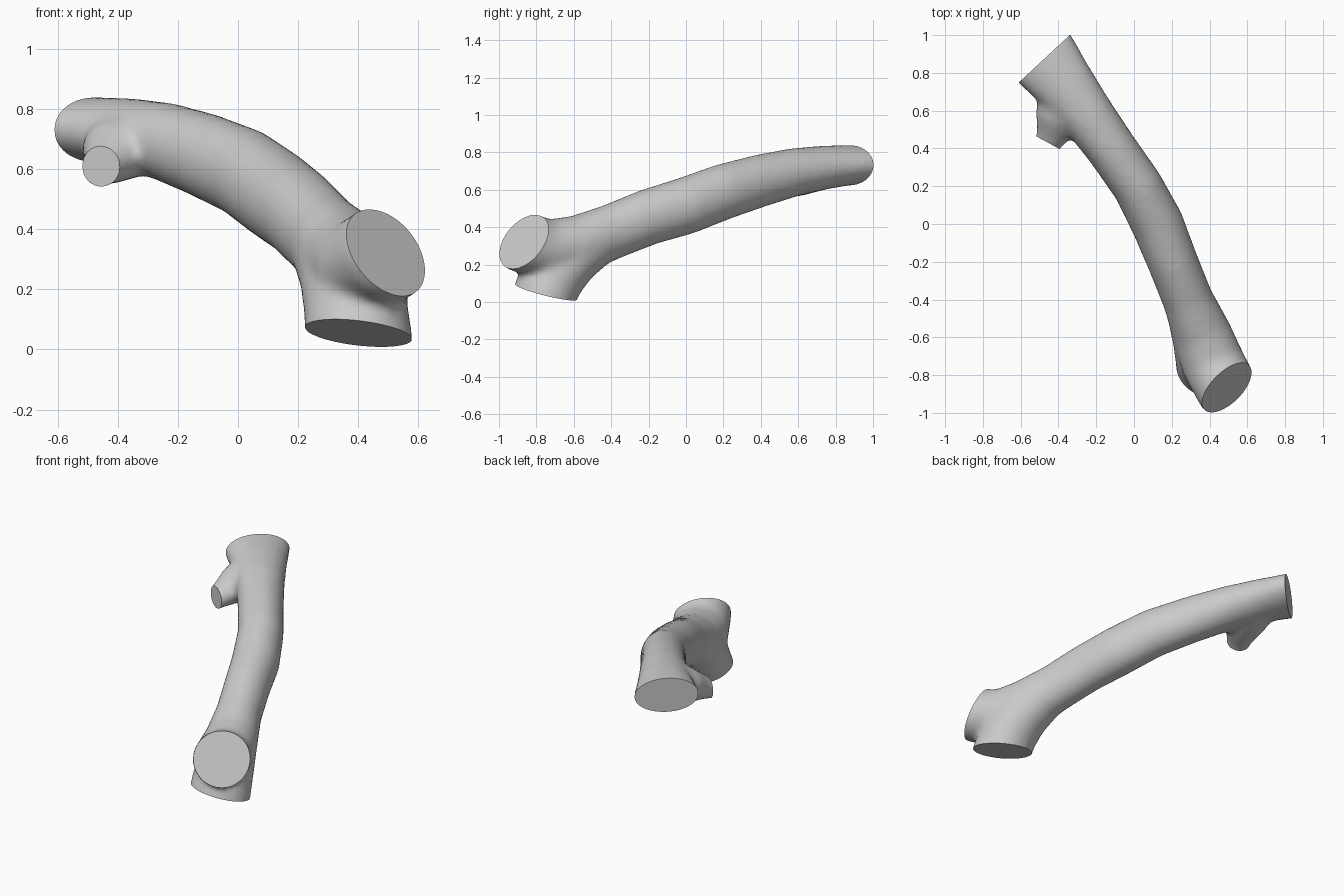
import bpy, bmesh, math
from mathutils import Vector

if "Cube" in bpy.data.objects:
    bpy.data.objects.remove(bpy.data.objects["Cube"])

bark = bpy.data.materials.new("bark_grey")
bark.diffuse_color = (0.6, 0.6, 0.6, 1)
bark.use_nodes = True
bark.node_tree.nodes["Principled BSDF"].inputs["Base Color"].default_value = bark.diffuse_color

SIDES = 28
GROW = 0.004  # makes up for the smoothing


def tube(bm, stations):
    """Closed tube through (x, y, z, half width, half height) stations."""
    pts = [Vector(s[:3]) for s in stations]
    rings = []
    for i, s in enumerate(stations):
        t = (pts[min(i + 1, len(pts) - 1)] - pts[max(i - 1, 0)]).normalized()
        side = t.cross(Vector((0, 0, 1))).normalized()
        up = side.cross(t)
        ring = []
        for k in range(SIDES):
            a = 2 * math.pi * k / SIDES
            ring.append(bm.verts.new(pts[i] + side * math.cos(a) * (s[3] + GROW)
                                     + up * math.sin(a) * (s[4] + GROW)))
        rings.append(ring)
    for a, b in zip(rings, rings[1:]):
        for k in range(SIDES):
            j = (k + 1) % SIDES
            bm.faces.new((a[k], a[j], b[j], b[k]))
    bm.faces.new(rings[0][::-1])
    bm.faces.new(rings[-1])


# Main limb, running from the back cut to the upper front cut
main = [(-.62, 1.10, .735, .19, .103), (-.475, .87, .732, .187, .104),
        (-.37, .74, .72, .16, .113), (-.25, .58, .695, .14, .125),
        (-.12, .40, .65, .13, .137), (.02, .20, .59, .13, .146),
        (.125, 0, .515, .136, .150), (.205, -.20, .455, .13, .147),
        (.285, -.40, .375, .13, .145), (.36, -.58, .305, .152, .155),
        (.42, -.74, .28, .165, .16), (.49, -.87, .32, .163, .163),
        (.59, -.97, .40, .163, .163)]
# Lower fork, turning down to the bottom cut
fork = [(.30, -.44, .36, .13, .13), (.36, -.60, .25, .155, .15),
        (.39, -.70, .15, .17, .165), (.40, -.75, .055, .175, .168),
        (.41, -.79, -.09, .175, .168)]
# Short side stub near the back
stub = [(-.36, .68, .70, .14, .11), (-.40, .56, .66, .125, .10),
        (-.43, .48, .625, .088, .075), (-.455, .43, .605, .069, .059),
        (-.49, .365, .58, .067, .057)]

bm = bmesh.new()
for path in (main, fork, stub):
    tube(bm, path)
bmesh.ops.recalc_face_normals(bm, faces=bm.faces[:])
mesh = bpy.data.meshes.new("raw_branch")
bm.to_mesh(mesh)
bm.free()
raw = bpy.data.objects.new("raw_branch", mesh)
bpy.context.collection.objects.link(raw)

# Block that trims the side stub
n = Vector((-.48, -.88, 0)).normalized()
bpy.ops.mesh.primitive_cube_add(size=0.2, location=Vector((-.455, .43, .605)) + n * 0.1)
cutter = bpy.context.object
cutter.name = "stub_cutter"
cutter.rotation_euler.z = math.atan2(n.y, n.x)
cutter.hide_render = True

# Blend the limbs into one skin, then trim the stub
rem = raw.modifiers.new("blend", 'REMESH')
rem.mode = 'VOXEL'
rem.voxel_size = 0.018
smo = raw.modifiers.new("soften", 'SMOOTH')
smo.factor = 0.5
smo.iterations = 14
cut = raw.modifiers.new("trim", 'BOOLEAN')
cut.operation = 'DIFFERENCE'
cut.object = cutter
cut.solver = 'EXACT'
bpy.context.view_layer.update()
dg = bpy.context.evaluated_depsgraph_get()
skin = bpy.data.meshes.new_from_object(raw.evaluated_get(dg))

# Flat sawn ends: back, upper front, bottom
bm = bmesh.new()
bm.from_mesh(skin)
for co, no in (((-.48, .87, .73), (-.68, .73, 0)),
               ((.49, -.87, .32), (.61, -.62, .49)),
               ((.40, -.75, .055), (-.12, -.25, -1))):
    res = bmesh.ops.bisect_plane(bm, geom=bm.verts[:] + bm.edges[:] + bm.faces[:],
                                 plane_co=co, plane_no=Vector(no).normalized(),
                                 clear_outer=True)
    rim = [e for e in res["geom_cut"] if isinstance(e, bmesh.types.BMEdge) and e.is_boundary]
    bmesh.ops.edgeloop_fill(bm, edges=rim)
bmesh.ops.recalc_face_normals(bm, faces=bm.faces[:])
for f in bm.faces:
    f.material_index = 0
bm.to_mesh(skin)
bm.free()

skin.materials.clear()
skin.materials.append(bark)
branch = bpy.data.objects.new("branch", skin)
bpy.context.collection.objects.link(branch)
for helper in (raw, cutter):
    bpy.data.objects.remove(helper)
bpy.ops.object.select_all(action='DESELECT')
branch.select_set(True)
bpy.context.view_layer.objects.active = branch
bpy.ops.object.shade_smooth_by_angle(angle=math.radians(35))
